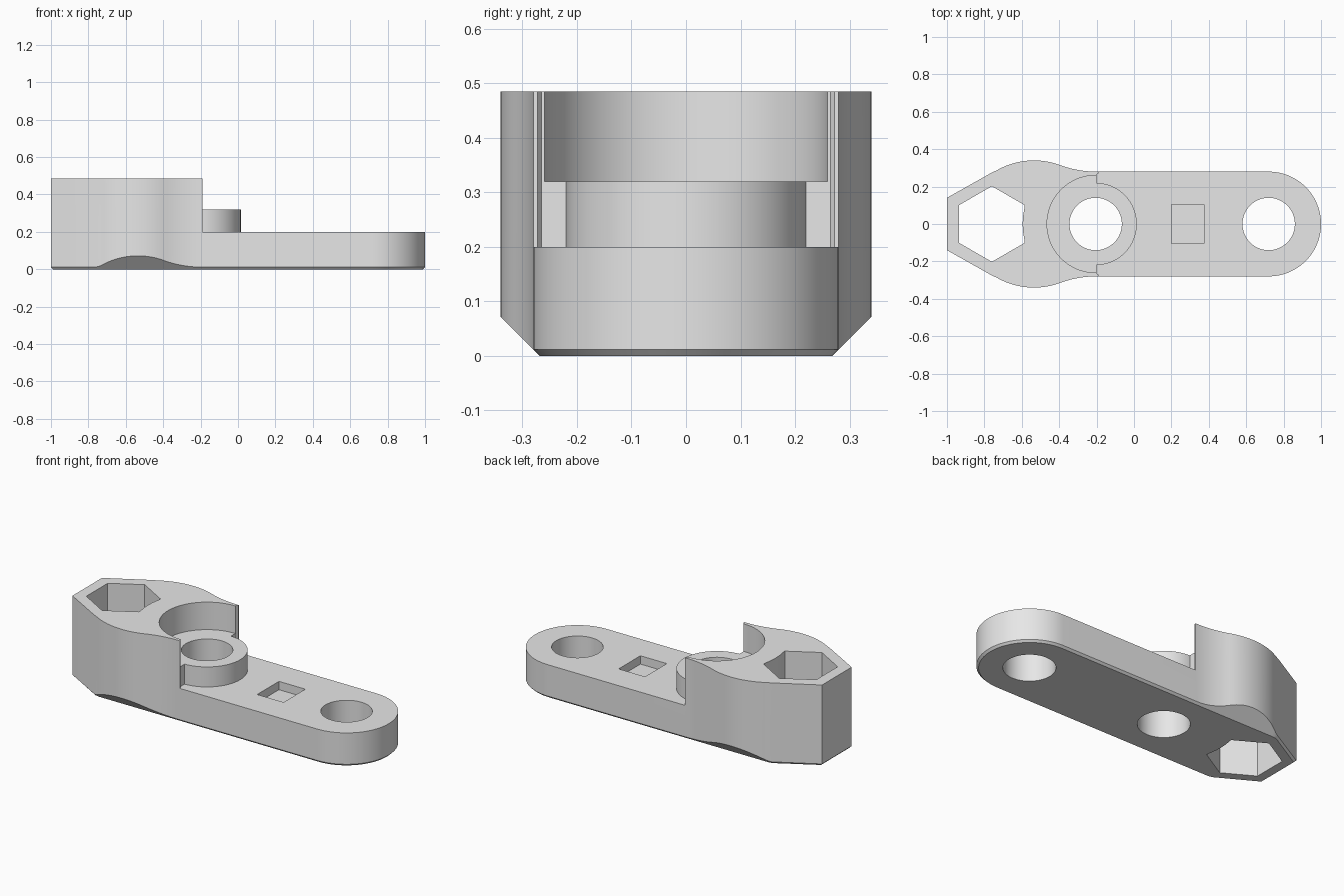
import bpy, bmesh
from math import sin, cos, radians, sqrt

cube = bpy.data.objects.get("Cube")
if cube:
    bpy.data.objects.remove(cube, do_unlink=True)

HEIGHT, STEP, LEDGE = 0.485, 0.2, 0.32
CHAMFER, HALF = 0.012, 0.28
PIVOT_X, END_X, HEX_X = -0.205, 0.72, -0.76

grey = bpy.data.materials.new("light grey")
grey.use_nodes = True
grey.diffuse_color = (0.8, 0.8, 0.8, 1)
grey.node_tree.nodes["Principled BSDF"].inputs["Base Color"].default_value = (0.8, 0.8, 0.8, 1)


def arc(cx, cy, r, a0, a1, n):
    """Points along an arc, angles in degrees."""
    angles = [radians(a0 + (a1 - a0) * i / n) for i in range(n + 1)]
    return [(cx + r * cos(a), cy + r * sin(a)) for a in angles]


def loft(name, rings):
    """Closed solid through rings with equal point counts."""
    bm = bmesh.new()
    rows = [[bm.verts.new(p) for p in ring] for ring in rings]
    n = len(rows[0])
    for low, high in zip(rows, rows[1:]):
        for i in range(n):
            j = (i + 1) % n
            bm.faces.new((low[i], low[j], high[j], high[i]))
    bm.faces.new(rows[0])
    bm.faces.new(rows[-1])
    bmesh.ops.recalc_face_normals(bm, faces=bm.faces)
    mesh = bpy.data.meshes.new(name)
    bm.to_mesh(mesh)
    bm.free()
    mesh.materials.append(grey)
    obj = bpy.data.objects.new(name, mesh)
    bpy.context.collection.objects.link(obj)
    return obj


def prism(name, points, z0, z1):
    return loft(name, [[(x, y, z) for x, y in points] for z in (z0, z1)])


def disc(name, x, r, z0, z1):
    return prism(name, arc(x, 0, r, 0, 360, 96)[:-1], z0, z1)


def combine(target, tool, operation="DIFFERENCE"):
    """Apply a boolean and discard the tool."""
    tool.hide_render = True
    mod = target.modifiers.new(tool.name, "BOOLEAN")
    mod.operation, mod.solver, mod.object = operation, "EXACT", tool
    bpy.context.view_layer.objects.active = target
    bpy.ops.object.modifier_apply(modifier=mod.name)
    bpy.data.objects.remove(tool, do_unlink=True)


# Outline: slanted nose, swollen cheek, waist, straight arm, round end
half = [(-1, 0.14), (HEX_X, 0.275)]
half += arc(-0.535, -0.06, 0.4, 120, 69.7, 20)
half += arc(-0.2, HALF + 0.566, 0.566, 249.7, 270, 10)
half += arc(END_X, 0, HALF, 90, 0, 32)
outline = half + [(x, -y) for x, y in reversed(half[:-1])]


def inset(x, y):
    """Underside position of an outline point, inside the chamfer."""
    if x > END_X:
        k = 1 - CHAMFER / HALF
        return END_X + (x - END_X) * k, y * k, 0
    side = 1 if y > 0 else -1
    if x < -0.99:
        return x + CHAMFER, side * 0.133, 0
    return x, side * min(abs(y) - CHAMFER, HALF - CHAMFER), 0


# Body with 45 degree chamfer that grows under the cheeks
body = loft("wrench_body", [
    [inset(x, y) for x, y in outline],
    [(x, y, max(CHAMFER, abs(y) - HALF + CHAMFER)) for x, y in outline],
    [(x, y, HEIGHT) for x, y in outline],
])

# Lower the arm, leaving small lips at the shoulder
lip = [(-0.19, 0.5), (-0.19, 0.272), (-0.2, 0.265)]
combine(body, prism("arm_step", [(1.2, 0.5)] + lip + [(x, -y) for x, y in reversed(lip)]
                    + [(1.2, -0.5)], STEP, 0.7))

# Pivot boss and the round seat above it
combine(body, disc("pivot_boss", PIVOT_X, 0.22, 0.1, 0.4), "UNION")
combine(body, disc("round_seat", PIVOT_X, 0.26, LEDGE, 0.7))

# Through holes
for x in (PIVOT_X, END_X):
    combine(body, disc("bore", x, 0.14, -0.2, 0.8))

# Hexagonal socket, its inner side bulged by the wall around the seat
hexagon = arc(HEX_X, 0, 0.202, 30, 330, 5)
ys = [-0.101 + 0.202 * i / 16 for i in range(1, 16)]
hexagon += [(PIVOT_X - sqrt(0.39 ** 2 - y * y), y) for y in ys]
combine(body, prism("hex_socket", hexagon, -0.2, 0.8))

# Shallow rectangular pocket in the arm
px, py = 0.0875, 0.103
combine(body, prism("pocket", [(0.287 + sx * px, sy * py) for sx, sy in
                               ((-1, -1), (1, -1), (1, 1), (-1, 1))], 0.15, 0.4))

bpy.ops.object.select_all(action="DESELECT")
body.select_set(True)
bpy.context.view_layer.objects.active = body
bpy.ops.object.shade_smooth_by_angle(angle=radians(25))
